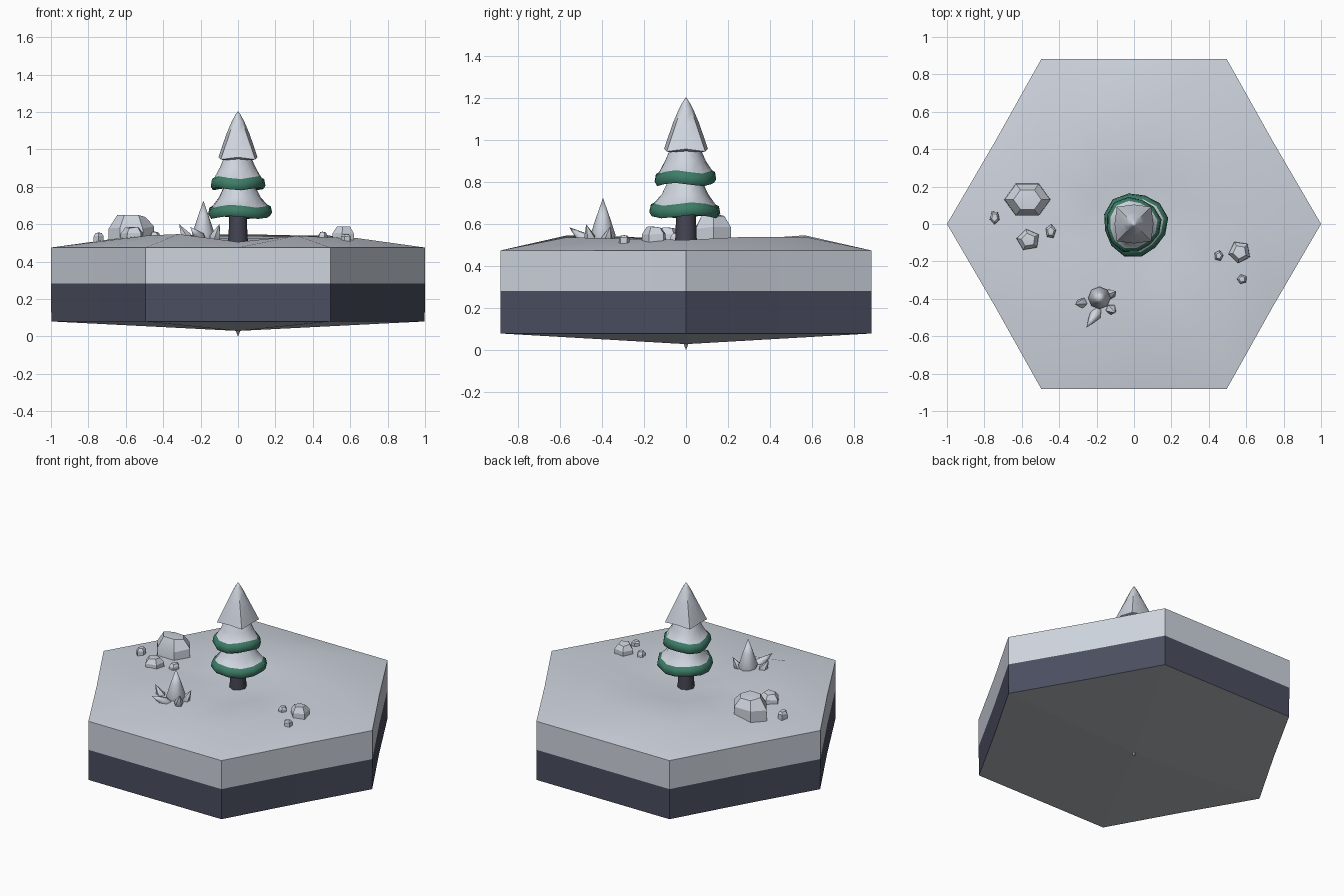
import bpy, bmesh, math, random
from mathutils import Vector, Matrix

if "Cube" in bpy.data.objects:
    bpy.data.objects.remove(bpy.data.objects["Cube"])

random.seed(4)


def material(name, rgb):
    m = bpy.data.materials.new(name)
    m.diffuse_color = (*rgb, 1)
    m.use_nodes = True
    m.node_tree.nodes["Principled BSDF"].inputs["Base Color"].default_value = m.diffuse_color
    return m


SNOW = material("snow", (0.62, 0.66, 0.73))
UNDER = material("underside grey", (0.46, 0.49, 0.51))
EARTH = material("dark earth", (0.070, 0.077, 0.117))
BARK = material("bark", (0.058, 0.060, 0.085))
GREEN = material("pine green", (0.048, 0.205, 0.136))


def finish(name, bm, mats, angle=None):
    bmesh.ops.recalc_face_normals(bm, faces=bm.faces)
    me = bpy.data.meshes.new(name)
    bm.to_mesh(me)
    bm.free()
    ob = bpy.data.objects.new(name, me)
    bpy.context.collection.objects.link(ob)
    for m in mats:
        me.materials.append(m)
    if angle:
        bpy.ops.object.select_all(action='DESELECT')
        ob.select_set(True)
        bpy.context.view_layer.objects.active = ob
        bpy.ops.object.shade_smooth_by_angle(angle=math.radians(angle))
    return ob


def loft(name, rings, mats, face_mats=None, angle=None):
    """Skin equal rings of points; one-point rings become tips."""
    bm = bmesh.new()
    vr = [[bm.verts.new(p) for p in r] for r in rings]
    for k, (a, b) in enumerate(zip(vr, vr[1:])):
        n = max(len(a), len(b))
        for i in range(n):
            j = (i + 1) % n
            if len(a) == 1:
                f = bm.faces.new((a[0], b[j], b[i]))
            elif len(b) == 1:
                f = bm.faces.new((a[i], a[j], b[0]))
            else:
                f = bm.faces.new((a[i], a[j], b[j], b[i]))
            f.material_index = face_mats[k] if face_mats else 0
    for end in (vr[0], vr[-1]):
        if len(end) > 2:
            bm.faces.new(end)
    return finish(name, bm, mats, angle)


def hexagon(s, heights):
    """12 points: hexagon corners and edge middles."""
    pts = []
    for i in range(12):
        a = math.radians(30 * i)
        if i % 2 == 0:
            x, y = math.cos(a), math.sin(a)
        else:
            x, y = 0.866 * math.cos(a), 0.866 * math.sin(a)
        h = heights[i] if isinstance(heights, list) else heights
        pts.append((x * s * (1 if i in (0, 6) else 0.99), y * s * 1.02, h))
    return pts


# ground tile: earth slab with shallow pointed underside, then snow with soft hills
loft("earth_slab", [[(0, 0, 0)], hexagon(0.012, 0.03), hexagon(0.998, 0.08), hexagon(1, 0.283), [(0, 0, 0.283)]],
     [EARTH, UNDER], [1, 1, 0, 0])
hills = [.525, .54, .54, .547, .54, .54, .525, .54, .547, .505, .538, .53]
inner = [.515, .52, .525, .525, .525, .52, .52, .52, .52, .505, .515, .515]
loft("snow_layer", [[(0, 0, 0.283)], hexagon(1, 0.283), hexagon(1, 0.475), hexagon(0.64, hills),
                    hexagon(0.28, inner), [(0, 0, 0.5)]], [SNOW], angle=30)


def ring(z, r, n=8, wob=0.0, dz=0.0, cx=0.0, cy=0.0, phase=0.0):
    out = []
    for i in range(n):
        a = 2 * math.pi * i / n + phase
        k = r * (1 + wob * math.sin(3 * a + phase + 0.5))
        out.append((cx + k * math.cos(a), cy + k * math.sin(a), z + dz * math.sin(3 * a + 4 * phase)))
    return out


# tree trunk
loft("trunk", [ring(0.47, 0.056), ring(0.55, 0.05), ring(0.70, 0.046)], [BARK], angle=50)


# lower branch tiers: green rim with a cap of snow
def tier(name, z, r, top_z, top_r, phase, cx):
    h = top_z - z
    prof = [(z + .03, .04), (z + .004, r * .93), (z + .022, r), (z + .055, r * .96), (z + .064, r * .86),
            (z + h * .65, r * .66), (top_z, top_r)]
    rings = [ring(pz, pr, 12, 0.05, 0.008 if 0 < i < 5 else 0, cx, -.003, phase)
             for i, (pz, pr) in enumerate(prof)]
    loft(name, rings + [[(cx, 0, top_z + .01)]], [GREEN, SNOW], [0, 0, 0, 0, 1, 1, 1], 50)


tier("lower_branches", 0.632, 0.172, 0.80, 0.085, 0.2, 0.006)
tier("middle_branches", 0.785, 0.148, 0.965, 0.07, 0.7, -0.006)


# snowy top: square-ish skirt narrowing to a round tip
def skirt(z, r, square, low):
    pts = []
    for i in range(8):
        a = math.pi * i / 4
        c = i % 2
        k = r * (1 + square * c)
        pts.append((k * math.cos(a), k * math.sin(a), z - low * c))
    return pts


loft("tree_top", [[(0, 0, 0.97)], skirt(.948, .085, .25, .006), skirt(.958, .104, .25, .012),
                  skirt(1.0, .09, .16, 0), skirt(1.08, .063, .05, 0), skirt(1.15, .033, 0, 0),
                  skirt(1.185, .014, 0, 0), [(0, 0, 1.205)]], [SNOW], angle=45)


# rocks: faceted blocks with flat tops
def rock(name, x, y, rx, ry, top, n, phase):
    base = 0.49
    h = top - 0.525

    def lump(z, s):
        return [(x + s * rx * math.cos(a), y + s * ry * math.sin(a), z + random.uniform(-.06, .06) * h)
                for a in (2 * math.pi * i / n + phase for i in range(n))]
    loft(name, [lump(base, 1), lump(0.525 + h * .45, .97), lump(top - h * .05, .6), [(x, y, top)]],
         [SNOW], angle=25)


rock("large_rock", -.57, .13, .125, .10, .65, 6, 0.0)
rock("medium_rock_left", -.565, -.085, .065, .06, .585, 5, .5)
rock("small_rock_left", -.445, -.04, .03, .04, .56, 5, .2)
rock("small_rock_far_left", -.745, .035, .028, .038, .555, 5, .9)
rock("medium_rock_right", .565, -.15, .062, .062, .588, 5, .8)
rock("small_rock_right", .453, -.17, .026, .03, .56, 5, .1)
rock("small_rock_front_right", .578, -.295, .028, .027, .548, 5, .6)


# frozen plant: one tall spike with smaller leaning spikes around it
def spike(name, base, tip, r, n=8):
    b, t = Vector(base), Vector(tip)
    q = (t - b).to_track_quat('Z', 'Y')
    L = (t - b).length

    def at(f, s):
        return [b + q @ Vector((r * s * math.cos(2 * math.pi * i / n), r * s * math.sin(2 * math.pi * i / n), f * L))
                for i in range(n)]
    loft(name, [at(0, .7), at(.25, 1), at(.6, .55), [t]], [SNOW], angle=60)


spike("tall_spike", (-.185, -.395, .49), (-.185, -.395, .725), .06)
spike("left_spike", (-.265, -.42, .51), (-.315, -.43, .60), .03, 5)
spike("front_spike", (-.19, -.46, .51), (-.255, -.555, .585), .032, 6)
spike("right_spike", (-.13, -.45, .51), (-.10, -.475, .60), .03, 5)
spike("back_spike", (-.135, -.38, .51), (-.095, -.36, .59), .028, 5)
